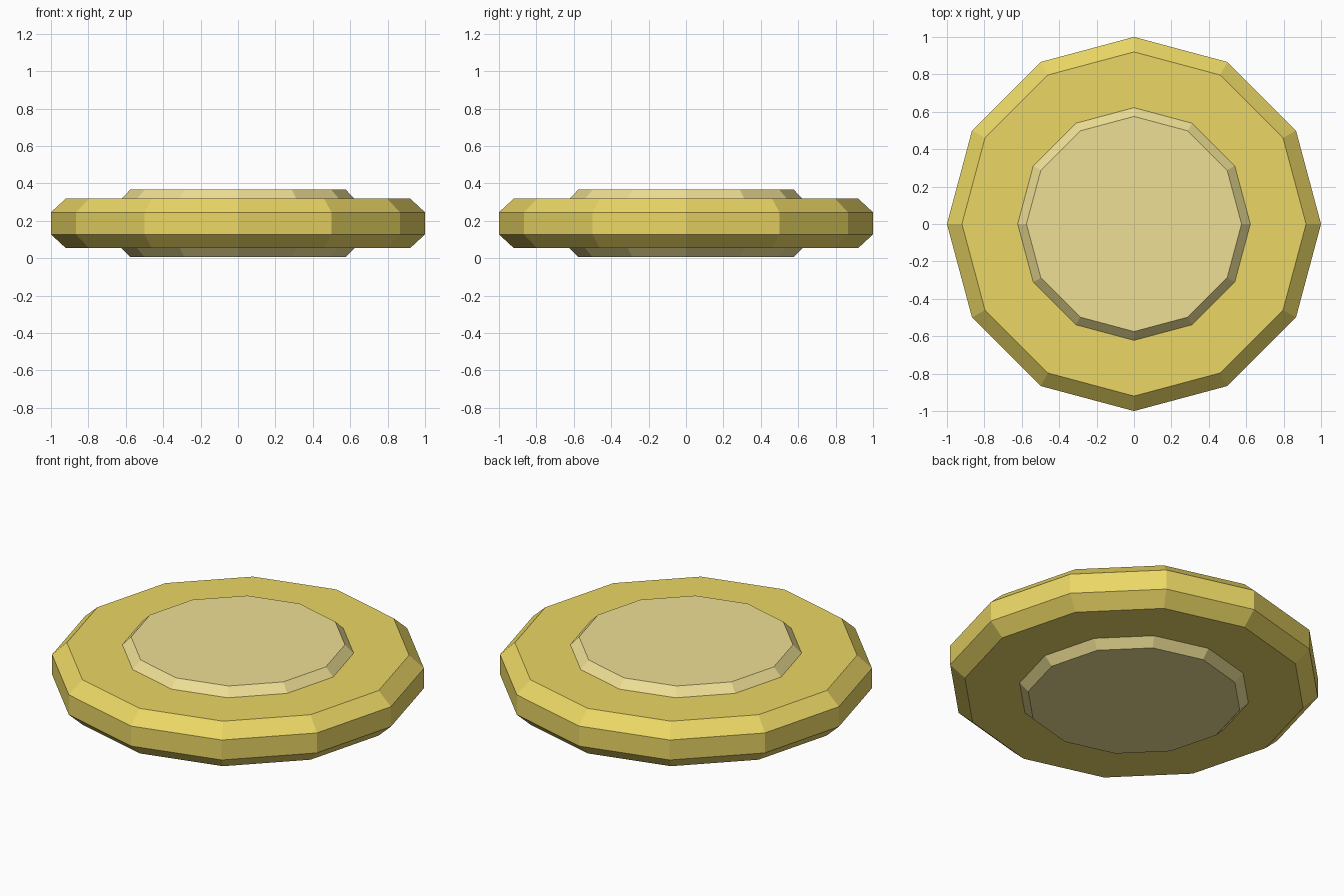
import bpy, bmesh
from math import cos, sin, pi

if "Cube" in bpy.data.objects:
    bpy.data.objects.remove(bpy.data.objects["Cube"])

SIDES = 12


def material(name, rgb):
    mat = bpy.data.materials.new(name)
    mat.diffuse_color = (*rgb, 1)
    mat.use_nodes = True
    mat.node_tree.nodes["Principled BSDF"].inputs["Base Color"].default_value = mat.diffuse_color
    return mat


def disc(name, profile, mat):
    """Capped 12-sided solid from (radius, z) pairs, bottom to top."""
    bm = bmesh.new()
    rings = [[bm.verts.new((r * cos(2 * pi * i / SIDES), r * sin(2 * pi * i / SIDES), z))
              for i in range(SIDES)] for r, z in profile]
    for low, high in zip(rings, rings[1:]):
        for i in range(SIDES):
            j = (i + 1) % SIDES
            bm.faces.new((low[i], low[j], high[j], high[i]))
    bm.faces.new(rings[0][::-1])
    bm.faces.new(rings[-1])
    mesh = bpy.data.meshes.new(name)
    bm.to_mesh(mesh)
    bm.free()
    mesh.materials.append(mat)
    obj = bpy.data.objects.new(name, mesh)
    bpy.context.collection.objects.link(obj)
    return obj


# Bevelled outer body of the coin
disc("coin_rim", [(0.92, 0.053), (1.0, 0.127), (1.0, 0.245), (0.92, 0.319)],
     material("gold", (0.83, 0.68, 0.13)))

# Paler raised centre, showing on both faces
disc("coin_centre", [(0.575, 0.005), (0.622, 0.053), (0.622, 0.319), (0.575, 0.367)],
     material("pale_gold", (0.86, 0.74, 0.30)))
